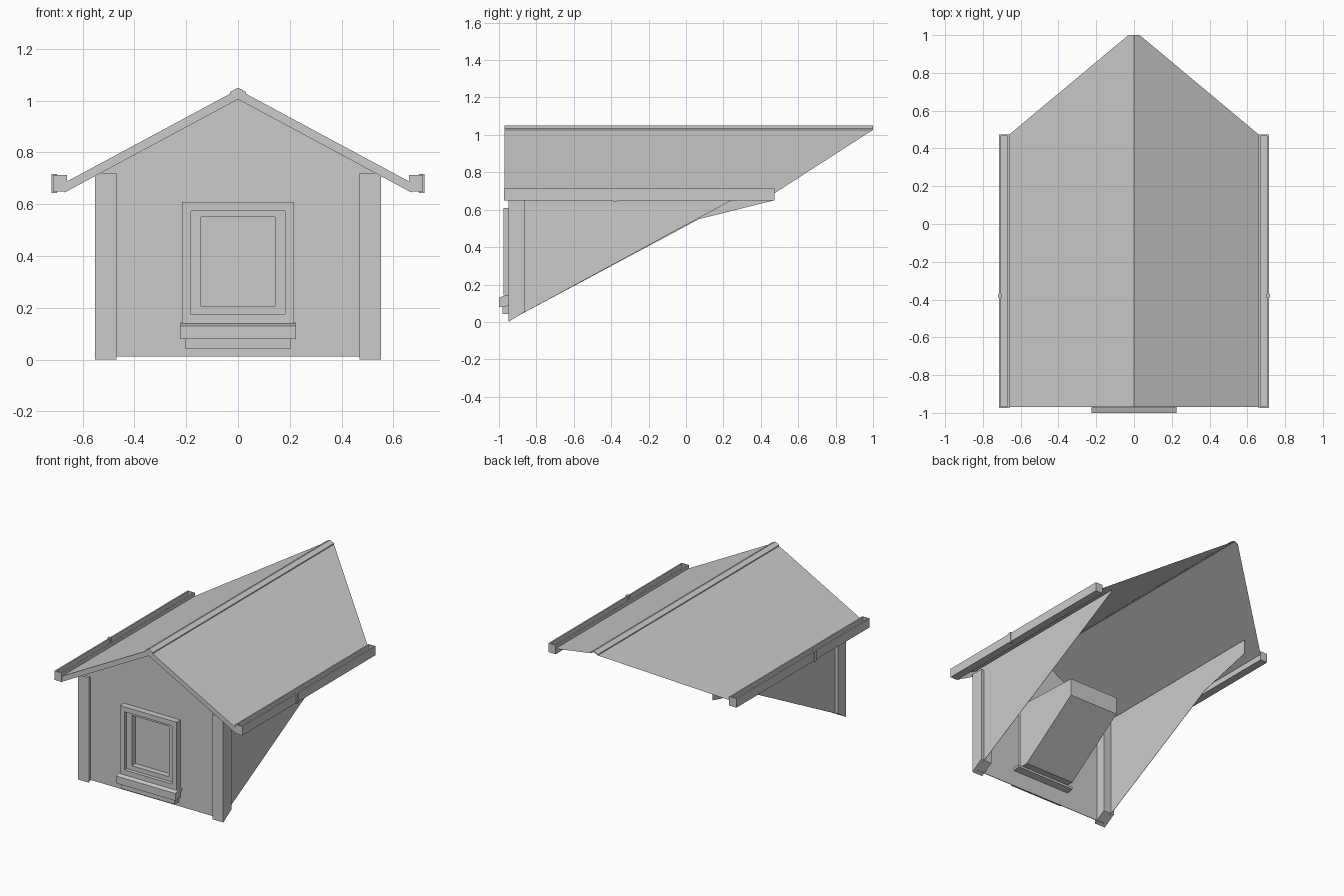
import bpy, bmesh

if "Cube" in bpy.data.objects:
    bpy.data.objects.remove(bpy.data.objects["Cube"])


def finish(name, bm):
    bmesh.ops.recalc_face_normals(bm, faces=bm.faces)
    mesh = bpy.data.meshes.new(name)
    bm.to_mesh(mesh)
    bm.free()
    ob = bpy.data.objects.new(name, mesh)
    bpy.context.collection.objects.link(ob)
    return ob


def prism(name, pts, axis, a, b):
    """Extrude a 2D profile along an axis: 'x' uses (y, z) points, 'y' uses (x, z) points."""
    bm = bmesh.new()
    place = (lambda p, t: (t, p[0], p[1])) if axis == 'x' else (lambda p, t: (p[0], t, p[1]))
    lo = [bm.verts.new(place(p, a)) for p in pts]
    hi = [bm.verts.new(place(p, b)) for p in pts]
    bm.faces.new(lo)
    bm.faces.new(hi[::-1])
    n = len(pts)
    for i in range(n):
        j = (i + 1) % n
        bm.faces.new((lo[j], lo[i], hi[i], hi[j]))
    return finish(name, bm)


def box(name, x0, x1, y0, y1, z0, z1):
    return prism(name, [(x0, z0), (x1, z0), (x1, z1), (x0, z1)], 'y', y0, y1)


def mirror(ob):
    ob.modifiers.new("Mirror", 'MIRROR').use_axis[0] = True
    return ob


def frame(name, x0, x1, z0, z1, w, y0, y1):
    """Rectangular frame of bar width w."""
    bm = bmesh.new()
    rings = []
    for y in (y0, y1):
        for d in (0, w):
            rings.append([bm.verts.new((x, y, z)) for x, z in (
                (x0 + d, z0 + d), (x1 - d, z0 + d), (x1 - d, z1 - d), (x0 + d, z1 - d))])
    for r, s in ((0, 1), (1, 3), (3, 2), (2, 0)):
        for i in range(4):
            j = (i + 1) % 4
            bm.faces.new((rings[r][i], rings[r][j], rings[s][j], rings[s][i]))
    return finish(name, bm)


# Gabled front wall with a window opening
wall = prism("front_wall", [(-.53, .012), (.53, .012), (.53, .75), (0, 1.035), (-.53, .75)],
             'y', -.932, -.928)
cutter = box("window_cutter", -.19, .19, -1.1, -.8, .15, .6)
cutter.hide_render = True
cutter.hide_viewport = True
cut = wall.modifiers.new("Opening", 'BOOLEAN')
cut.operation = 'DIFFERENCE'
cut.solver = 'EXACT'
cut.object = cutter

# Thin side walls tapering into the main roof slope
prism("right_side_wall", [(-.93, .015), (.41, .74), (.41, .75), (-.93, .75)], 'x', .529, .531)
prism("left_side_wall", [(-.93, .015), (.07, .55), (.47, .65), (.47, .75), (-.93, .75)],
      'x', -.531, -.529)

# Corner boards, bottoms following the slope
mirror(prism("corner_boards", [(-.95, 0), (-.86, .055), (-.86, .72), (-.95, .72)],
             'x', .47, .553))

# Roof shell: open beneath and behind, back edge mitred to the main roof
roof = prism("roof", [(0, 1.005), (.03, .989), (.67, .645), (.67, .683), (.03, 1.027), (0, 1.043)],
             'y', -.97, 1.0)
bm = bmesh.new()
bm.from_mesh(roof.data)
open_faces = [f for f in bm.faces
              if f.calc_center_median().y > .5 or f.normal.z < -.1 or abs(f.normal.x) > .9]
bmesh.ops.delete(bm, geom=open_faces, context='FACES')
for v in bm.verts:
    if v.co.y > 0:
        v.co.y = 1.0 - max(0, v.co.x - .03) * .835
bm.to_mesh(roof.data)
bm.free()
mirror(roof)

# Ridge cap
prism("ridge_cap", [(-.03, 1.026), (0, 1.042), (.03, 1.026), (.03, 1.034), (0, 1.05), (-.03, 1.034)],
      'y', -.97, 1.0)

# Gutters: open channel, end caps and joint clip
mirror(prism("gutters", [(.66, .65), (.715, .65), (.715, .712), (.705, .712), (.705, .66),
                         (.67, .66), (.67, .712), (.66, .712)], 'y', -.965, .465))
for name, y in (("gutter_front_caps", -.973), ("gutter_back_caps", .465)):
    mirror(box(name, .66, .715, y, y + .008, .65, .712))
mirror(box("gutter_clips", .70, .72, -.39, -.37, .644, .716))

# Window: casing, inner sash, and the boxed reveal behind it whose front is the pane
frame("window_casing", -.216, .216, .14, .608, .034, -.975, -.925)
frame("window_sash", -.184, .184, .162, .592, .042, -.95, -.905)
prism("window_box", [(-.91, .15), (-.84, .15), (-.40, .46), (-.40, .58), (-.91, .6)],
      'x', -.19, .19)

# Sill with sloped top reaching through the wall, and apron below
prism("window_sill", [(-1.0, .08), (-.945, .085), (-.945, .12), (-.88, .13), (-.88, .145), (-.96, .143),
                      (-1.0, .13)], 'x', -.225, .225)
box("sill_apron", -.205, .205, -.98, -.93, .042, .085)
